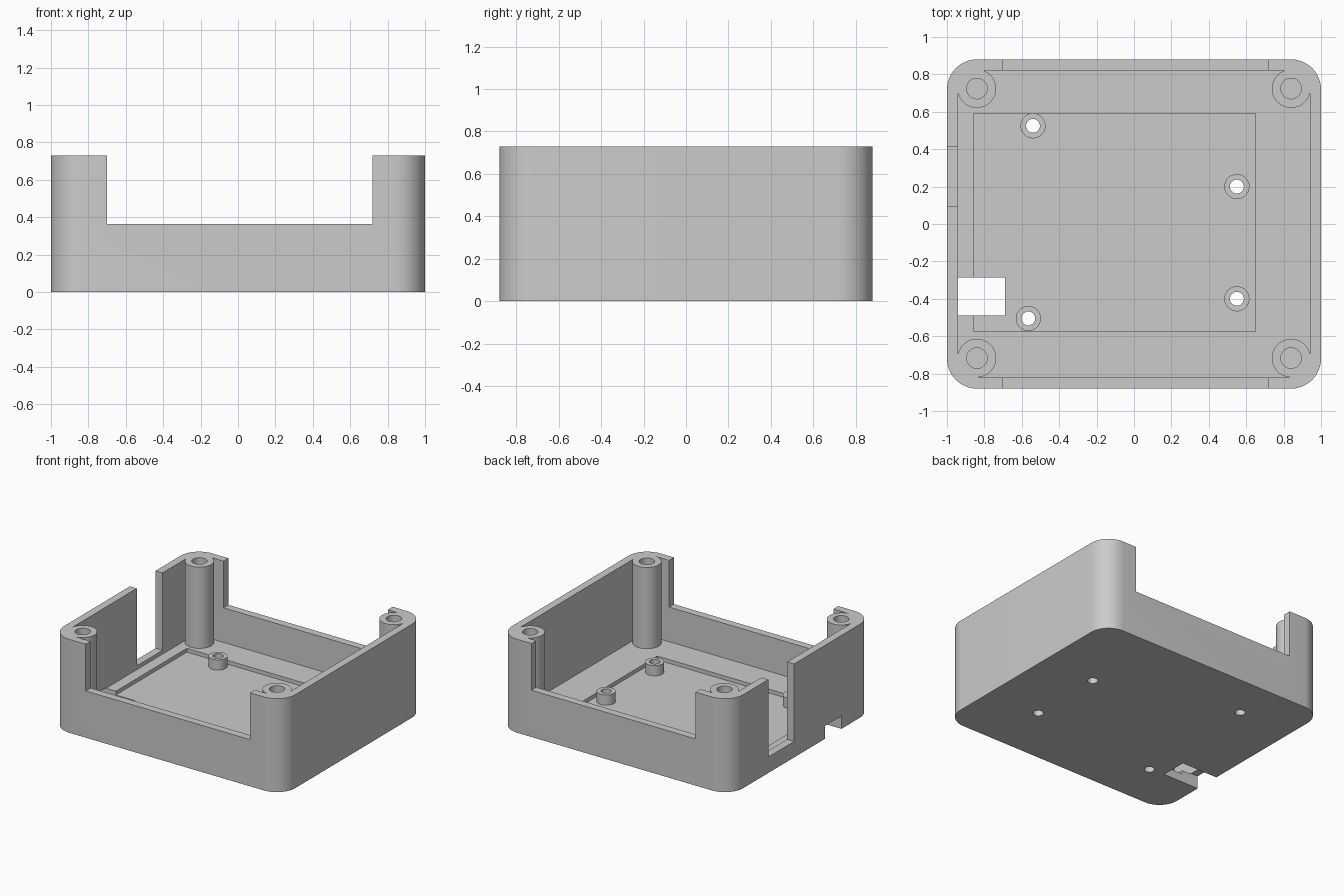
import bpy
import bmesh
import math

if "Cube" in bpy.data.objects:
    bpy.data.objects.remove(bpy.data.objects["Cube"], do_unlink=True)

# Overall dimensions
W, D, H = 1.0, 0.88, 0.73
WALL, FLOOR, RECESS = 0.06, 0.095, 0.065
CORNER = 0.16

grey = bpy.data.materials.new("plain grey plastic")
grey.use_nodes = True
grey.diffuse_color = (0.6, 0.6, 0.6, 1)
grey.node_tree.nodes["Principled BSDF"].inputs["Base Color"].default_value = (0.6, 0.6, 0.6, 1)


def prism(name, outline, z0, z1):
    """Extrude a closed outline upward from z0 to z1."""
    bm = bmesh.new()
    base = bm.faces.new([bm.verts.new((x, y, z0)) for x, y in outline])
    top = bmesh.ops.extrude_face_region(bm, geom=[base])["geom"]
    verts = [g for g in top if isinstance(g, bmesh.types.BMVert)]
    bmesh.ops.translate(bm, verts=verts, vec=(0, 0, z1 - z0))
    bmesh.ops.recalc_face_normals(bm, faces=bm.faces)
    mesh = bpy.data.meshes.new(name)
    bm.to_mesh(mesh)
    bm.free()
    mesh.materials.append(grey)
    obj = bpy.data.objects.new(name, mesh)
    bpy.context.collection.objects.link(obj)
    return obj


def rounded(hx, hy, r, steps=12):
    points = []
    for i, (sx, sy) in enumerate([(1, 1), (-1, 1), (-1, -1), (1, -1)]):
        for k in range(steps + 1):
            a = (i + k / steps) * math.pi / 2
            points.append((sx * (hx - r) + r * math.cos(a), sy * (hy - r) + r * math.sin(a)))
    return points


def circle(cx, cy, r, n=48):
    return [(cx + r * math.cos(math.tau * k / n), cy + r * math.sin(math.tau * k / n))
            for k in range(n)]


def rect(x0, x1, y0, y1):
    return [(x0, y0), (x1, y0), (x1, y1), (x0, y1)]


case = prism("open_case", rounded(W, D, CORNER), 0, H)
bpy.context.view_layer.objects.active = case


def combine(operation, outline, z0, z1):
    """Join a prism to the case, or cut it away."""
    tool = prism("helper", outline, z0, z1)
    tool.hide_render = True
    mod = case.modifiers.new("shape", 'BOOLEAN')
    mod.operation = operation
    mod.solver = 'EXACT'
    mod.object = tool
    bpy.context.view_layer.objects.active = case
    bpy.ops.object.modifier_apply(modifier=mod.name)
    bpy.data.objects.remove(tool, do_unlink=True)


# Cavity and shallow floor recess
combine('DIFFERENCE', rounded(W - WALL, D - WALL, CORNER - WALL), FLOOR, H + 0.1)
combine('DIFFERENCE', rect(-0.855, 0.65, -0.575, 0.59), RECESS, H)

# Corner screw pillars with blind holes
pillars = [(sx * 0.84, y) for sx in (-1, 1) for y in (-0.717, 0.724)]
for x, y in pillars:
    combine('UNION', circle(x, y, 0.103), FLOOR / 2, H)
    combine('DIFFERENCE', circle(x, y, 0.055), 0.2, H + 0.1)

# Board standoffs with holes through the floor
for x, y in [(-0.54, 0.525), (-0.565, -0.505), (0.55, 0.2), (0.55, -0.4)]:
    combine('UNION', circle(x, y, 0.067), RECESS / 2, 0.145)
    combine('DIFFERENCE', circle(x, y, 0.037), -0.1, 0.3)

# Wide openings in the front and back walls
combine('DIFFERENCE', rect(-0.7, 0.72, -1, 1), 0.365, H + 0.1)

# Tall slot in the right wall, and cable notch under it
combine('DIFFERENCE', rect(-1.1, -0.9, 0.093, 0.412), 0.125, H + 0.1)
combine('DIFFERENCE', rect(-1.1, -0.69, -0.49, -0.285), -0.1, 0.1)

# Smooth the rounded corners and cylinders, keep the edges sharp
bpy.ops.object.select_all(action='DESELECT')
case.select_set(True)
bpy.context.view_layer.objects.active = case
bpy.ops.object.shade_smooth_by_angle(angle=math.radians(30))
